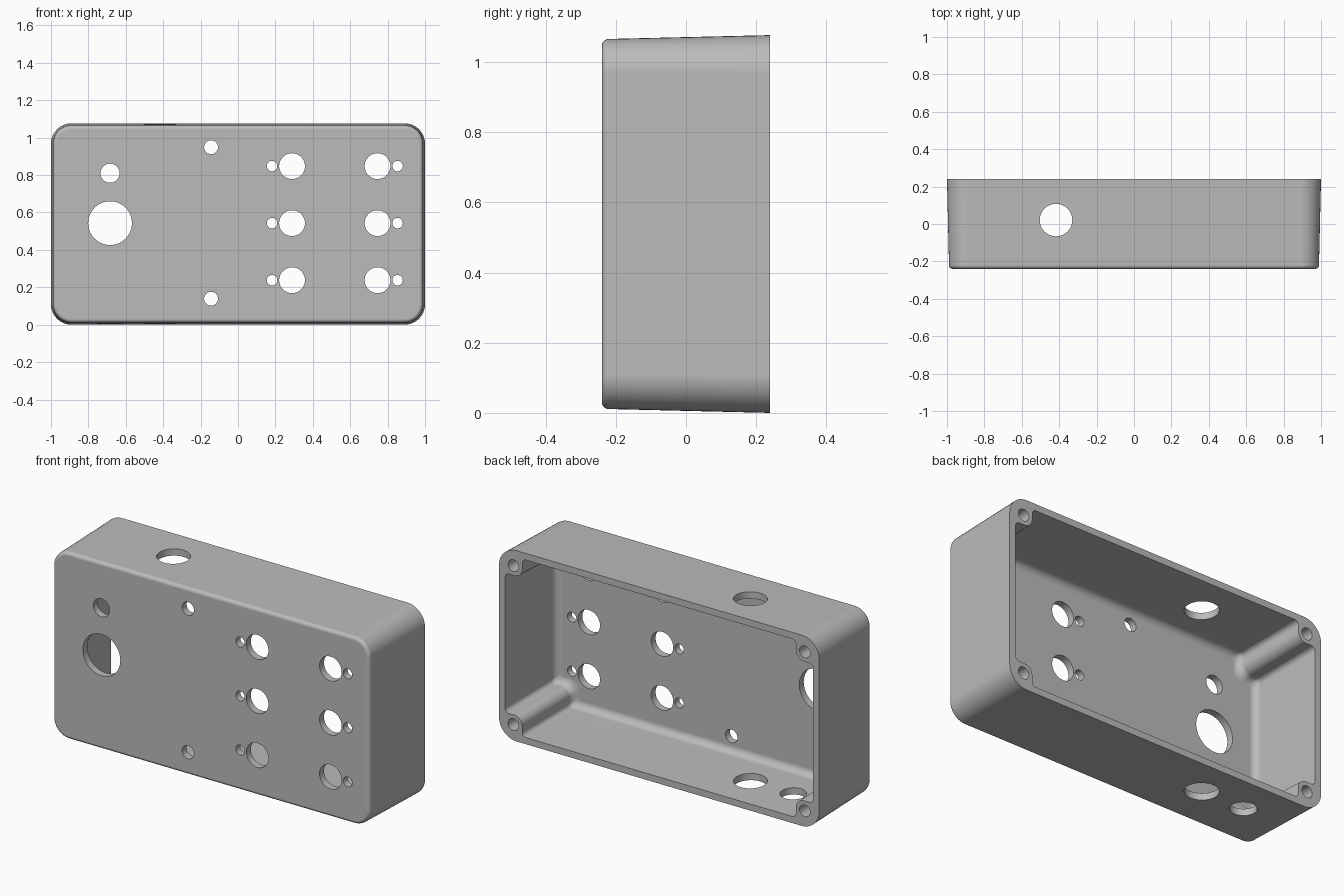
import bpy, bmesh, math
from mathutils import Vector

cube = bpy.data.objects.get("Cube")
if cube:
    bpy.data.objects.remove(cube, do_unlink=True)

HALF_W, HALF_H, HALF_D = 1.0, 0.5385, 0.24
WALL, DRAFT = 0.037, 0.011

grey = bpy.data.materials.new("bare aluminium grey")
grey.use_nodes = True
colour = (0.5, 0.5, 0.5, 1)
grey.diffuse_color = colour
grey.node_tree.nodes["Principled BSDF"].inputs["Base Color"].default_value = colour


def mirrored_outline(quadrant):
    """Repeat one quadrant's (x, z, radius) corners round the centre."""
    corners = []
    for sx, sz in ((1, 1), (-1, 1), (-1, -1), (1, -1)):
        part = quadrant if sx * sz > 0 else quadrant[::-1]
        corners += [(sx * x, sz * z, r) for x, z, r in part]
    return corners


def rounded(corners, steps=10):
    """Replace every right-angled corner by an arc."""
    points = []
    for i, (x, z, r) in enumerate(corners):
        p = Vector((x, z))
        before = (Vector(corners[i - 1][:2]) - p).normalized()
        after = (Vector(corners[(i + 1) % len(corners)][:2]) - p).normalized()
        centre = p + r * (before + after)
        for k in range(steps + 1):
            t = math.pi / 2 * k / steps
            points.append(centre - r * (after * math.cos(t) + before * math.sin(t)))
    return points


def body_outline(inset):
    return rounded(mirrored_outline([(HALF_W - inset, HALF_H - inset, 0.11 - inset)]))


def cavity_outline(inset):
    # Rounded rectangle with a square screw post left standing in each corner
    w, h, post = HALF_W - WALL - inset, HALF_H - WALL - inset, 0.108
    return rounded(mirrored_outline([
        (w, h - post, 0.025), (w - post, h - post, 0.05), (w - post, h, 0.025)]))


def loft(name, outline, back, front, fillet):
    """Drafted solid from back to front, with a filleted front edge."""
    levels = [(back, 0), (front + fillet, DRAFT)]
    for k in range(1, 7):
        t = math.pi / 2 * k / 6
        levels.append((front + fillet * (1 - math.sin(t)),
                       DRAFT + fillet * (1 - math.cos(t))))
    bm = bmesh.new()
    rings = [[bm.verts.new((p.x, y, p.y + HALF_H)) for p in outline(inset)]
             for y, inset in levels]
    for a, b in zip(rings, rings[1:]):
        for i in range(len(a)):
            j = (i + 1) % len(a)
            bm.faces.new((a[i], a[j], b[j], b[i]))
    bm.faces.new(rings[0])
    bm.faces.new(rings[-1])
    bmesh.ops.recalc_face_normals(bm, faces=bm.faces)
    return finish(name, bm)


def finish(name, bm):
    mesh = bpy.data.meshes.new(name)
    bm.to_mesh(mesh)
    bm.free()
    mesh.materials.append(grey)
    obj = bpy.data.objects.new(name, mesh)
    bpy.context.collection.objects.link(obj)
    return obj


def drill(bm, centre, radius, depth, axis):
    """Add one cylinder to the set of drills."""
    made = bmesh.ops.create_cone(bm, cap_ends=True, segments=40, radius1=radius,
                                 radius2=radius, depth=depth)["verts"]
    turn = Vector((0, 0, 1)).rotation_difference(Vector(axis)).to_matrix()
    bmesh.ops.rotate(bm, verts=made, matrix=turn, cent=(0, 0, 0))
    bmesh.ops.translate(bm, verts=made, vec=centre)


enclosure = loft("enclosure", body_outline, HALF_D, -HALF_D, 0.02)
cavity = loft("cavity_cutter", cavity_outline, HALF_D + 0.02, -0.2, 0.04)

# Front panel holes: x, z, radius
holes = [(-0.684, 0.543, 0.117), (-0.684, 0.81, 0.051),
         (-0.144, 0.949, 0.037), (-0.144, 0.139, 0.037)]
for z in (0.238, 0.543, 0.848):
    holes += [(0.289, z, 0.069), (0.746, z, 0.069), (0.182, z, 0.028), (0.853, z, 0.028)]
bm = bmesh.new()
for x, z, r in holes:
    drill(bm, (x, -HALF_D, z), r, 0.16, (0, 1, 0))

# Top and bottom socket holes: x, z, radius
for x, z, r in ((-0.417, 2 * HALF_H, 0.087), (-0.417, 0, 0.087), (-0.684, 0, 0.068)):
    drill(bm, (x, 0.021, z), r, 0.16, (0, 0, 1))

# Screw holes in the corner posts
for sx in (-1, 1):
    for sz in (-1, 1):
        drill(bm, (sx * (HALF_W - 0.09), HALF_D - 0.1, HALF_H + sz * (HALF_H - 0.09)),
              0.033, 0.4, (0, 1, 0))
drills = finish("drill_cutter", bm)

# Cut, then bake the result so that it can be shaded
for cutter in (cavity, drills):
    cut = enclosure.modifiers.new(cutter.name, 'BOOLEAN')
    cut.operation, cut.solver, cut.object = 'DIFFERENCE', 'EXACT', cutter
bpy.context.view_layer.update()
baked = bpy.data.meshes.new_from_object(
    enclosure.evaluated_get(bpy.context.evaluated_depsgraph_get()))
enclosure.modifiers.clear()
enclosure.data = baked
for cutter in (cavity, drills):
    bpy.data.objects.remove(cutter, do_unlink=True)

bpy.ops.object.select_all(action='DESELECT')
enclosure.select_set(True)
bpy.context.view_layer.objects.active = enclosure
bpy.ops.object.shade_smooth_by_angle(angle=math.radians(35))
normals = enclosure.modifiers.new("face_weighted_normals", 'WEIGHTED_NORMAL')
normals.keep_sharp = True
